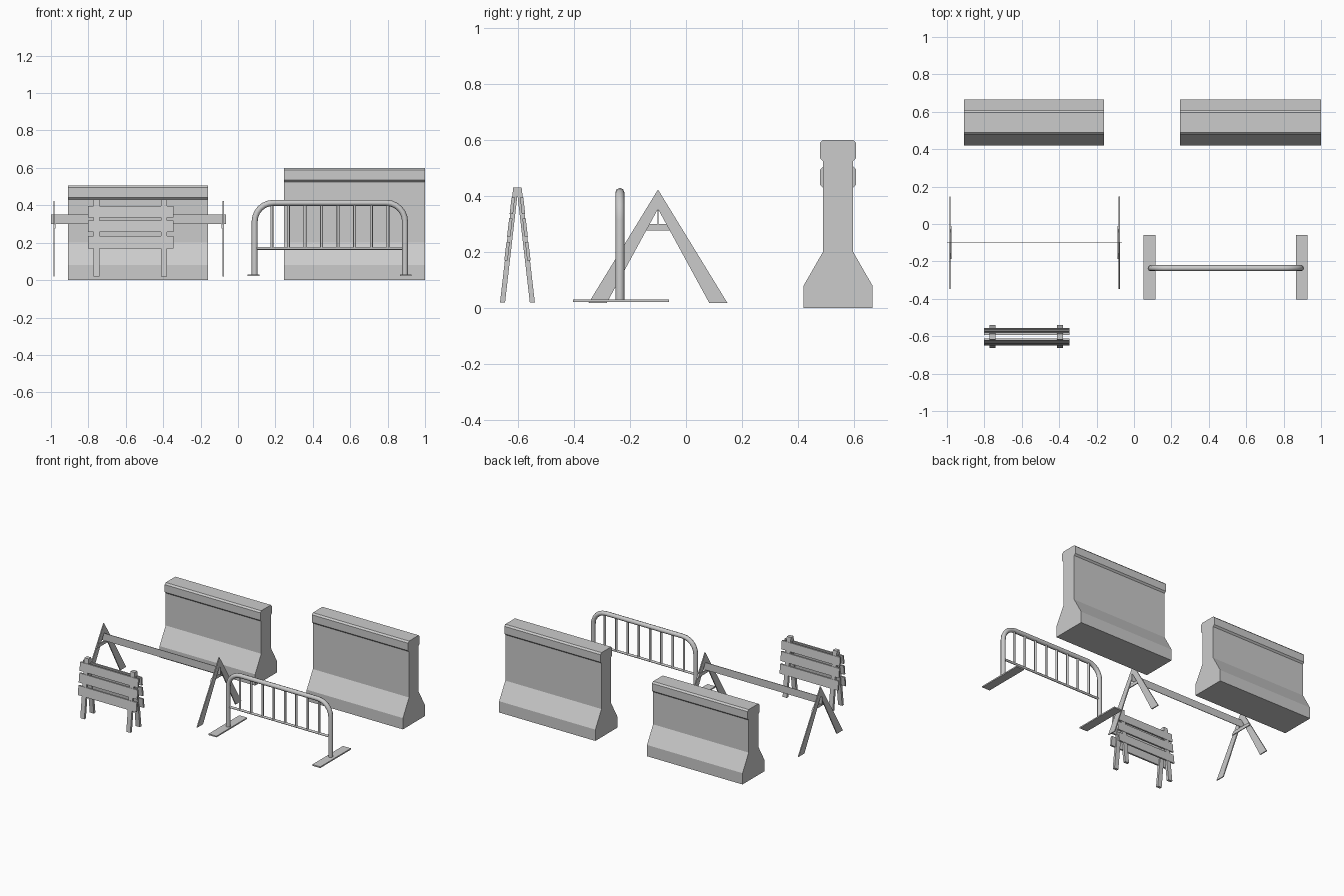
import bpy, math
from mathutils import Vector, Matrix

if "Cube" in bpy.data.objects:
    bpy.data.objects.remove(bpy.data.objects["Cube"])


def mesh_object(name, verts, faces):
    me = bpy.data.meshes.new(name)
    me.from_pydata([tuple(v) for v in verts], [], faces)
    me.update()
    ob = bpy.data.objects.new(name, me)
    bpy.context.collection.objects.link(ob)
    return ob


def extrude_x(name, profile, x0, x1):
    """Extrude a counter-clockwise (y, z) outline from x0 to x1."""
    n = len(profile)
    verts = [(x, y, z) for x in (x0, x1) for y, z in profile]
    faces = [tuple(reversed(range(n))), tuple(range(n, 2 * n))]
    faces += [(i, (i + 1) % n, n + (i + 1) % n, n + i) for i in range(n)]
    return mesh_object(name, verts, faces)


def box(name, x0, x1, y0, y1, z0, z1):
    return extrude_x(name, [(y0, z0), (y1, z0), (y1, z1), (y0, z1)], x0, x1)


def tube(name, points, radius):
    cu = bpy.data.curves.new(name, 'CURVE')
    cu.dimensions = '3D'
    cu.bevel_depth = radius
    cu.bevel_resolution = 2
    cu.use_fill_caps = True
    sp = cu.splines.new('POLY')
    sp.points.add(len(points) - 1)
    for p, co in zip(sp.points, points):
        p.co = (*co, 1)
    ob = bpy.data.objects.new(name, cu)
    bpy.context.collection.objects.link(ob)
    return ob


# Concrete barriers: flared base, straight wall, chamfered lip
def concrete_barrier(name, x0, x1, top):
    yc = 0.543
    half = [(0.123, 0), (0.123, 0.08), (0.054, 0.2), (0.054, top - 0.075),
            (0.065, top - 0.064), (0.065, top - 0.011), (0.054, top)]
    profile = [(yc + y, z) for y, z in half]
    profile += [(yc - y, z) for y, z in reversed(half)]
    extrude_x(name, profile, x0, x1)


concrete_barrier("low_concrete_barrier", -0.91, -0.16, 0.505)
concrete_barrier("tall_concrete_barrier", 0.245, 1.0, 0.60)

# Long sawhorse: thin plank, two A-frames with inner braces
Y = -0.10
box("sawhorse_plank", -1.0, -0.065, Y - 0.002, Y + 0.002, 0.30, 0.352)
for side, x, inward in (("left", -0.984, 1), ("right", -0.079, -1)):
    a_shape = [(0, 0.423), (-0.248, 0.018), (-0.183, 0.018),
               (0, 0.354), (0.183, 0.018), (0.248, 0.018)]
    extrude_x(side + "_a_frame", [(Y + y, z) for y, z in a_shape],
              x - 0.0035, x + 0.0035)
    brace = [(-0.088, 0.277), (0.088, 0.277), (0.074, 0.30), (-0.074, 0.30)]
    xb = x + inward * 0.006
    extrude_x(side + "_frame_brace", [(Y + y, z) for y, z in brace],
              xb - 0.003, xb + 0.003)


# Small folding barricade: two leaning panels of three slats on two legs
def leaning(name, x0, x1, z0, z1, inner, outer, s):
    yc = -0.602

    def lean(z):
        return 0.006 + (0.43 - z) * 0.115
    p = [(yc + s * (lean(z) + o), z) for z, o in
         ((z0, inner), (z0, outer), (z1, outer), (z1, inner))]
    extrude_x(name, p if s > 0 else p[::-1], x0, x1)


for side, s in (("front", -1), ("back", 1)):
    for i, (x0, x1) in enumerate(((-0.773, -0.741), (-0.412, -0.38))):
        leaning(f"{side}_barricade_leg_{i + 1}", x0, x1, 0.02, 0.43, -0.009, 0.009, s)
    for i, (z0, z1) in enumerate(((0.17, 0.235), (0.256, 0.32), (0.335, 0.395))):
        leaning(f"{side}_barricade_slat_{i + 1}", -0.803, -0.345, z0, z1, -0.001, 0.011, s)

# Crowd fence: bent tube hoop, lower rail, bars and flat feet
Y = -0.236
XL, XR, TOP, R = 0.089, 0.893, 0.413, 0.10
arc = [math.radians(a) for a in range(0, 91, 15)]
path = [(XL, Y, 0.025)]
path += [(XL + R - R * math.cos(a), Y, TOP - R + R * math.sin(a)) for a in arc]
path += [(XR - R + R * math.cos(a), Y, TOP - R + R * math.sin(a)) for a in reversed(arc)]
path += [(XR, Y, 0.025)]
tube("fence_hoop", path, 0.016)
tube("fence_lower_rail", [(XL, Y, 0.17), (XR, Y, 0.17)], 0.008)
for i in range(8):
    x = 0.181 + i * 0.0886
    tube(f"fence_bar_{i + 1}", [(x, Y, 0.17), (x, Y, 0.405)], 0.008)
for side, x0 in (("left", 0.052), ("right", 0.866)):
    box(side + "_fence_foot", x0, x0 + 0.062, -0.404, -0.06, 0.021, 0.03)
